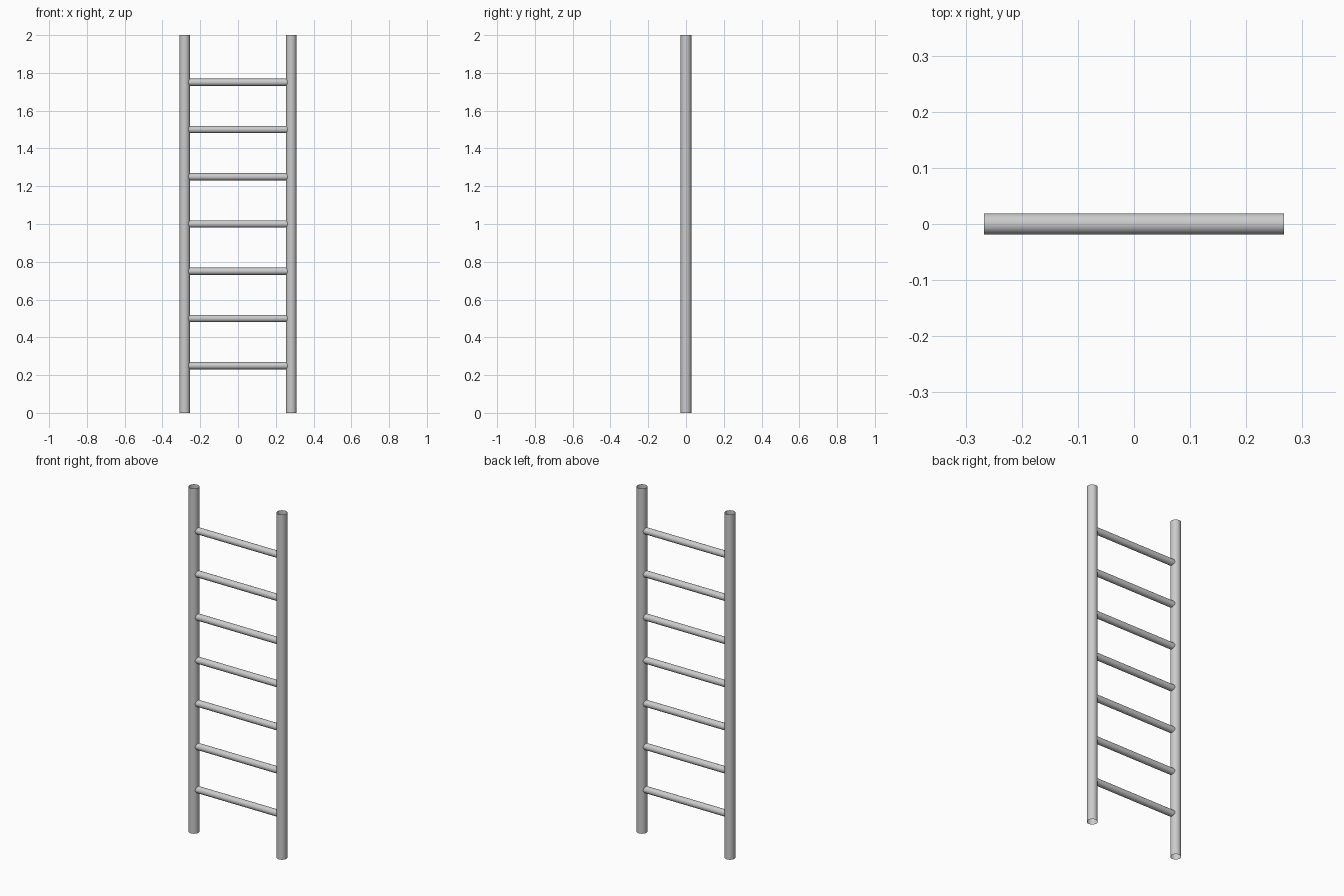
import bpy
from math import pi

cube = bpy.data.objects.get("Cube")
if cube:
    bpy.data.objects.remove(cube, do_unlink=True)

HEIGHT = 2.0
RAIL_X, RAIL_RADIUS = 0.282, 0.028
RUNG_LENGTH, RUNG_RADIUS = 0.534, 0.019
RUNG_COUNT = 7

grey = bpy.data.materials.new("plain grey")
grey.use_nodes = True
colour = (0.6, 0.6, 0.6, 1)
grey.diffuse_color = colour
grey.node_tree.nodes["Principled BSDF"].inputs["Base Color"].default_value = colour


def tube(name, radius, length, location, rotation=(0, 0, 0)):
    """Smooth open-ended cylinder."""
    bpy.ops.mesh.primitive_cylinder_add(
        vertices=32, radius=radius, depth=length, end_fill_type='NOTHING',
        location=location, rotation=rotation)
    part = bpy.context.object
    part.name = name
    part.data.materials.append(grey)
    bpy.ops.object.shade_smooth_by_angle()
    return part


# Upright rails, open at both ends
for side, label in ((1, "left"), (-1, "right")):
    tube(label + "_rail", RAIL_RADIUS, HEIGHT, (side * RAIL_X, 0, HEIGHT / 2))

# Evenly spaced rungs that run just inside the rails
for i in range(1, RUNG_COUNT + 1):
    z = HEIGHT * i / (RUNG_COUNT + 1)
    tube(f"rung_{i}", RUNG_RADIUS, RUNG_LENGTH, (0, 0, z), (0, pi / 2, 0))
